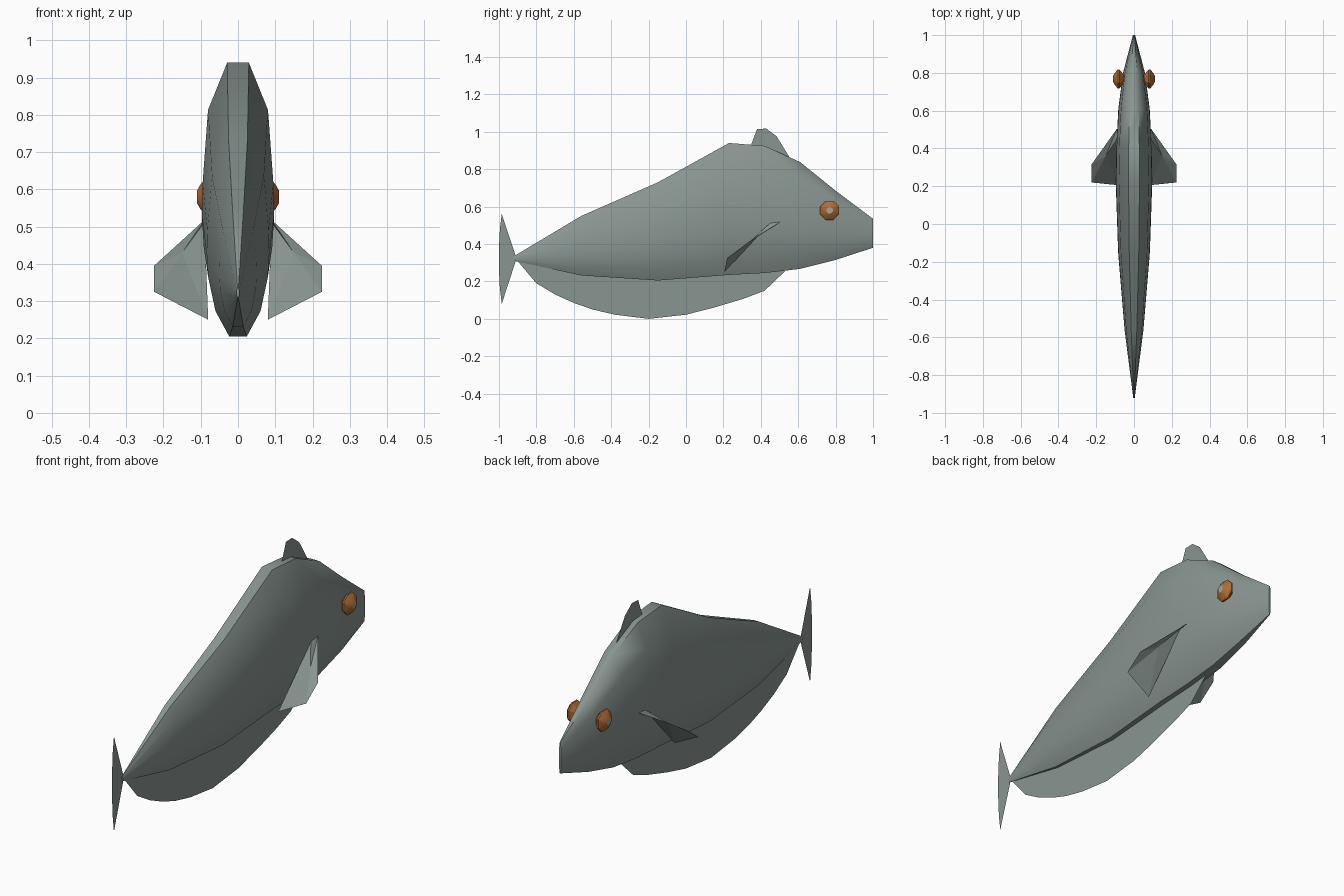
import bpy, math

if "Cube" in bpy.data.objects:
    bpy.data.objects.remove(bpy.data.objects["Cube"])


def material(name, rgb):
    m = bpy.data.materials.new(name)
    m.diffuse_color = (*rgb, 1)
    m.use_nodes = True
    m.node_tree.nodes["Principled BSDF"].inputs["Base Color"].default_value = m.diffuse_color
    return m


SKIN = material("grey_green_skin", (0.25, 0.30, 0.28))
IRIS = material("orange_brown_iris", (0.42, 0.15, 0.035))
PUPIL = material("pale_grey_pupil", (0.36, 0.38, 0.37))


def make(name, verts, faces, mats, smooth=None):
    me = bpy.data.meshes.new(name)
    me.from_pydata(verts, [], faces)
    for m in mats:
        me.materials.append(m)
    ob = bpy.data.objects.new(name, me)
    bpy.context.collection.objects.link(ob)
    if smooth:
        bpy.ops.object.select_all(action='DESELECT')
        ob.select_set(True)
        bpy.context.view_layer.objects.active = ob
        bpy.ops.object.shade_smooth_by_angle(angle=math.radians(smooth))
    return ob


def loft(rings):
    """Quads between equal rings, plus end caps."""
    n = len(rings[0])
    verts = [p for r in rings for p in r]
    faces = [(i * n + j, i * n + (j + 1) % n, (i + 1) * n + (j + 1) % n, (i + 1) * n + j)
             for i in range(len(rings) - 1) for j in range(n)]
    faces += [tuple(range(n))[::-1], tuple(range((len(rings) - 1) * n, len(rings) * n))]
    return verts, faces


# Body: stations from tail to nose as (y, bottom, top, half width)
stations = [(-0.92, 0.31, 0.335, 0.004), (-0.56, 0.232, 0.55, 0.050),
            (-0.15, 0.205, 0.73, 0.084), (0.23, 0.235, 0.94, 0.097),
            (0.42, 0.245, 0.925, 0.093), (0.61, 0.267, 0.838, 0.083),
            (0.80, 0.315, 0.685, 0.058), (1.0, 0.38, 0.535, 0.006)]
# Right half of the section, bottom to top: (width fraction, height fraction)
half = [(0.28, 0), (0.72, 0.13), (0.95, 0.3), (1, 0.42), (0.98, 0.54), (0.83, 0.82), (0.3, 1)]
section = half + [(-w, h) for w, h in reversed(half)]
rings = [[(w * hw, y, lo + h * (hi - lo)) for w, h in reversed(section)]
         for y, lo, hi, hw in stations]
make("body", *loft(rings), [SKIN], 60)


# Flat fins on the centre plane, outlined as (y, z)
def flat_fin(name, outline):
    make(name, [(0, y, z) for y, z in outline], [tuple(range(len(outline)))], [SKIN])


flat_fin("dorsal_fin", [(0.35, 0.90), (0.35, 0.935), (0.38, 1.015), (0.43, 1.017),
                        (0.485, 0.975), (0.55, 0.87), (0.55, 0.83)])
flat_fin("tail_fin", [(-0.91, 0.31), (-0.91, 0.335), (-0.985, 0.56), (-0.995, 0.48),
                      (-1.0, 0.38), (-1.0, 0.26), (-0.995, 0.16), (-0.985, 0.08)])
flat_fin("belly_fin", [(-0.91, 0.32), (-0.80, 0.19), (-0.70, 0.13), (-0.60, 0.085),
                       (-0.50, 0.05), (-0.38, 0.022), (-0.20, 0.0), (0.0, 0.022),
                       (0.15, 0.06), (0.30, 0.105), (0.42, 0.15), (0.53, 0.255),
                       (0.50, 0.28), (0.23, 0.26), (-0.15, 0.23), (-0.55, 0.25)])

# Paired fins with a fold, and paired eyes
fin = [(0.09, 0.505, 0.518), (0.09, 0.45, 0.512), (0.15, 0.36, 0.43),
       (0.225, 0.315, 0.395), (0.225, 0.22, 0.325), (0.08, 0.205, 0.25)]
fin_faces = [(0, 2, 3), (0, 1, 2), (1, 5, 2), (2, 4, 3), (2, 5, 4)]
eye_profile = [(0.05, 0.02), (0.078, 0.055), (0.086, 0.055), (0.102, 0.034), (0.11, 0.018)]
for side, s in (("right", 1), ("left", -1)):
    flip = slice(None, None, s)
    make(side + "_side_fin", [(s * x, y, z) for x, y, z in fin],
         [f[flip] for f in fin_faces], [SKIN])
    rings = []
    for x, r in eye_profile:
        angles = [math.tau * (k + 0.5) / 8 for k in range(8)]
        rings.append([(s * x, 0.768 + r * math.cos(a), 0.58 + r * math.sin(a)) for a in angles])
    verts, faces = loft(rings)
    eye = make(side + "_eye", verts, [f[flip] for f in faces], [IRIS, PUPIL], 25)
    eye.data.polygons[-1].material_index = 1
